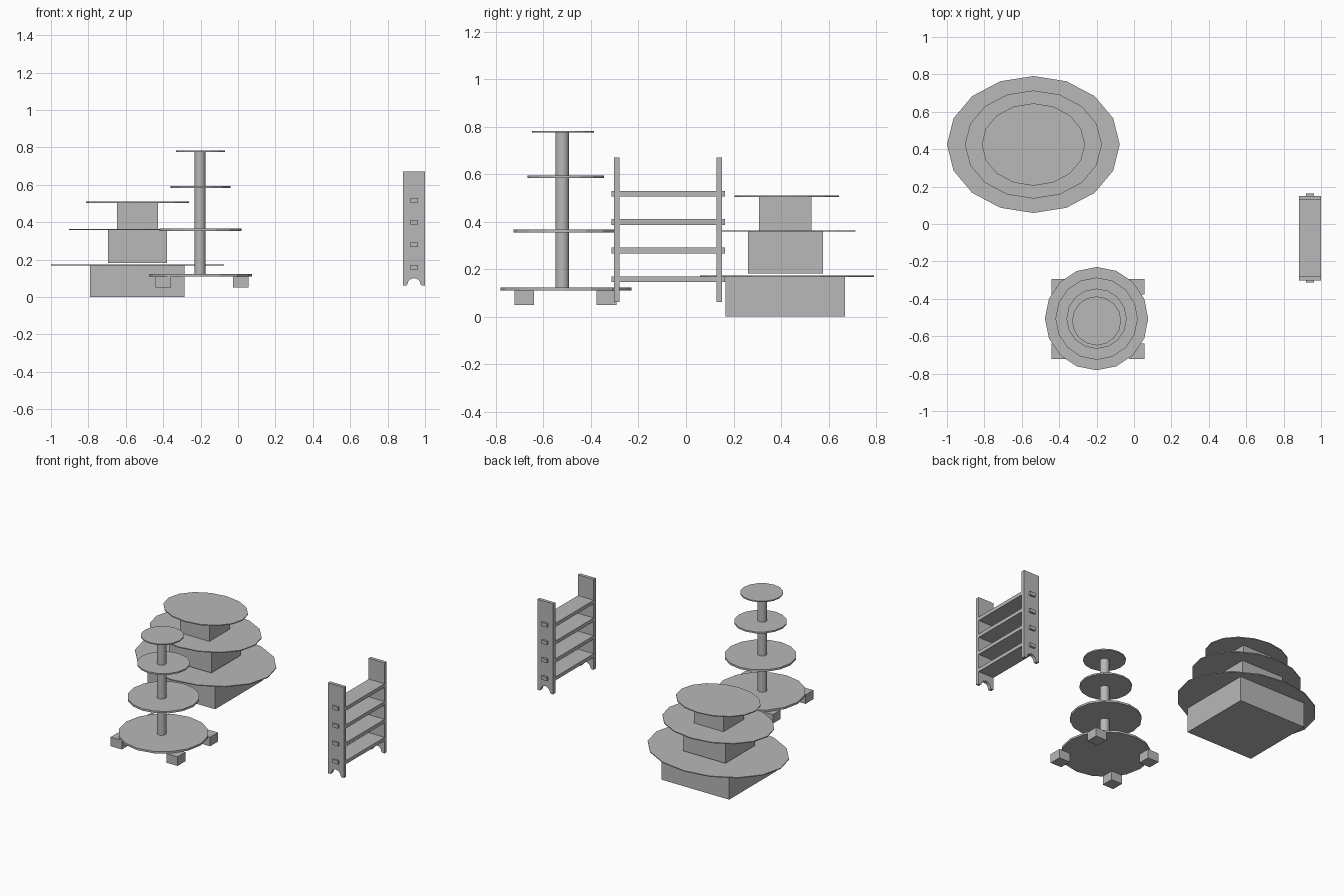
import bpy
import bmesh
from math import cos, sin, pi, radians

cube = bpy.data.objects.get("Cube")
if cube:
    bpy.data.objects.remove(cube, do_unlink=True)

# Single plain material
grey = bpy.data.materials.new("plain grey")
grey.use_nodes = True
GREY = (0.48, 0.48, 0.48, 1)
grey.diffuse_color = GREY
grey.node_tree.nodes["Principled BSDF"].inputs["Base Color"].default_value = GREY


def finish(name, bm):
    bmesh.ops.recalc_face_normals(bm, faces=bm.faces)
    mesh = bpy.data.meshes.new(name)
    bm.to_mesh(mesh)
    bm.free()
    mesh.materials.append(grey)
    obj = bpy.data.objects.new(name, mesh)
    bpy.context.collection.objects.link(obj)
    return obj


def box(name, x, y, z):
    """Box from (min, max) ranges."""
    bm = bmesh.new()
    bmesh.ops.create_cube(bm, size=1)
    for v in bm.verts:
        for i, (lo, hi) in enumerate((x, y, z)):
            v.co[i] = (lo + hi) / 2 + v.co[i] * (hi - lo)
    return finish(name, bm)


def disc(name, cx, cy, rx, ry, z0, z1, sides=16):
    """Upright elliptical slab or post."""
    bm = bmesh.new()
    bmesh.ops.create_cone(bm, cap_ends=True, segments=sides,
                          radius1=1, radius2=1, depth=1)
    for v in bm.verts:
        v.co = (cx + v.co.x * rx, cy + v.co.y * ry,
                z0 + (v.co.z + 0.5) * (z1 - z0))
    return finish(name, bm)


# Oval tiered stand: three blocks, each carrying an oval tray
CX, CY = -0.538, 0.425
blocks = [(0.252, 0.0, 0.168), (0.158, 0.183, 0.358), (0.110, 0.364, 0.504)]
trays = [(0.462, 0.366, 0.168), (0.366, 0.289, 0.358), (0.276, 0.220, 0.504)]
for i, ((half, z0, z1), (rx, ry, z)) in enumerate(zip(blocks, trays), 1):
    by = CY - 0.007
    box(f"block_{i}", (CX - half, CX + half), (by - half, by + half), (z0, z1))
    disc(f"oval_tray_{i}", CX, CY, rx, ry, z, z + 0.006)

# Round tiered stand: trays on a central post
PX, PY = -0.2, -0.506
rounds = [(0.276, 0.110, 0.123), (0.220, 0.354, 0.367),
          (0.161, 0.584, 0.594), (0.131, 0.775, 0.783)]
for i, (r, z0, z1) in enumerate(rounds, 1):
    y = PY if i < 4 else PY - 0.012
    disc(f"round_tray_{i}", PX, y, r, r, z0, z1)
post = disc("post", PX - 0.003, PY - 0.015, 0.029, 0.029, 0.118, 0.776, 24)
post.select_set(True)
bpy.context.view_layer.objects.active = post
bpy.ops.object.shade_smooth_by_angle(angle=radians(30))

# Four square feet
for side, x in (("right", -0.441), ("left", -0.027)):
    for end, y in (("front", -0.722), ("back", -0.376)):
        box(f"foot_{end}_{side}", (x, x + 0.083), (y, y + 0.083), (0.05, 0.111))

# Shelf rack: end panels with an arched notch at the bottom
X0, X1, BOTTOM, TOP = 0.882, 1.0, 0.062, 0.67
mid = (X0 + X1) / 2
arch = [(mid + 0.035 * cos(pi * k / 8), BOTTOM + 0.006 + 0.033 * sin(pi * k / 8))
        for k in range(9)]
outline = [(X0, BOTTOM), (X0, TOP), (X1, TOP), (X1, BOTTOM),
           (mid + 0.04, BOTTOM), *arch, (mid - 0.04, BOTTOM)]
for name, y in (("end_panel_front", -0.303), ("end_panel_back", 0.128)):
    bm = bmesh.new()
    face = bm.faces.new([bm.verts.new((x, y, z)) for x, z in outline])
    ext = bmesh.ops.extrude_face_region(bm, geom=[face])
    moved = [g for g in ext["geom"] if isinstance(g, bmesh.types.BMVert)]
    bmesh.ops.translate(bm, verts=moved, vec=(0, 0.023, 0))
    finish(name, bm)

# Shelves with tenons poking through the panels
for i, z in enumerate((0.146, 0.267, 0.387, 0.506), 1):
    box(f"shelf_{i}", (X0, X1), (-0.281, 0.129), (z, z + 0.024))
    for end, y in (("front", (-0.313, -0.28)), ("back", (0.128, 0.164))):
        box(f"tenon_{end}_{i}", (mid - 0.021, mid + 0.021), y, (z, z + 0.024))
